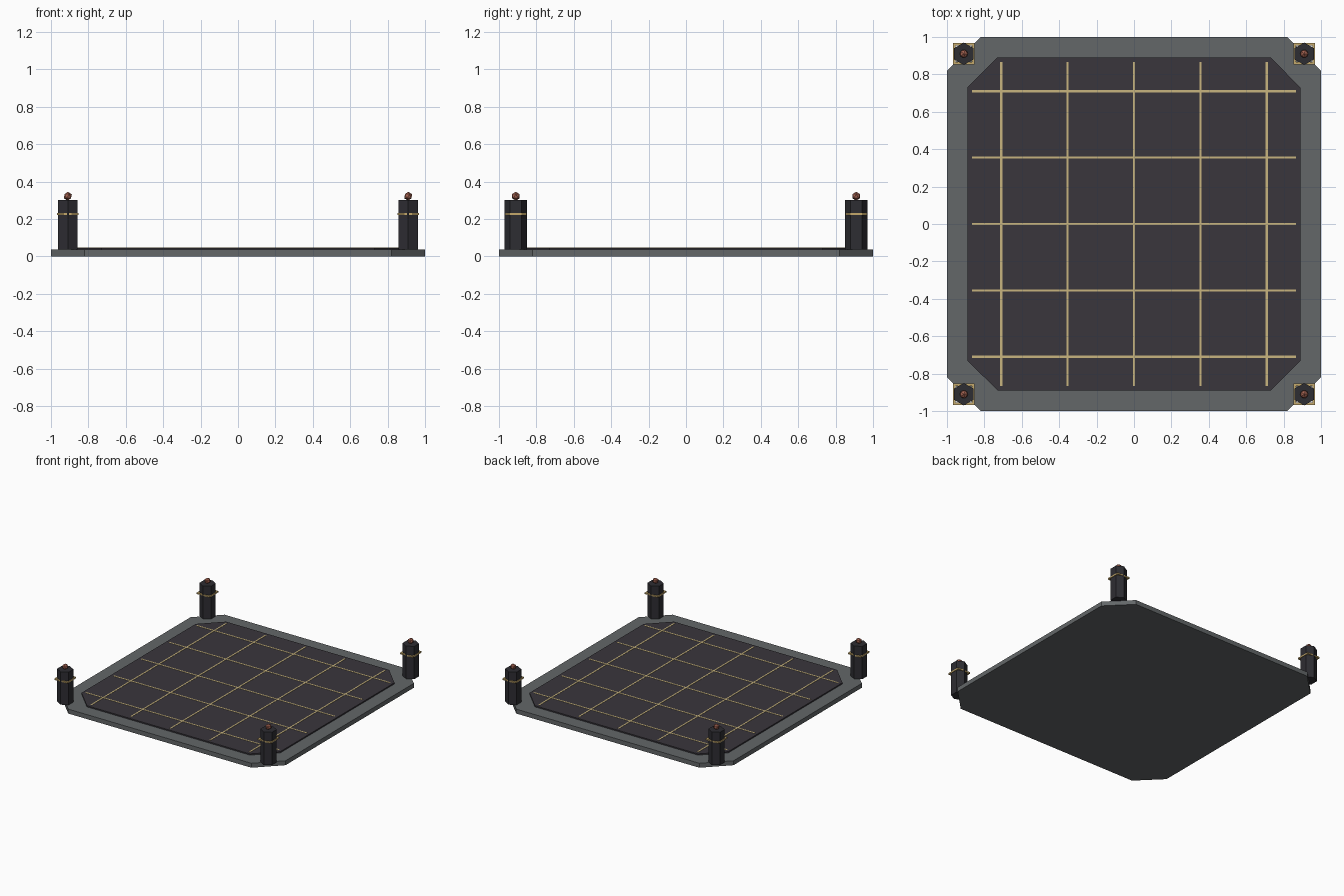
import bpy, bmesh, math
from mathutils import Matrix

cube = bpy.data.objects.get("Cube")
if cube:
    bpy.data.objects.remove(cube, do_unlink=True)


def material(name, rgb):
    mat = bpy.data.materials.new(name)
    mat.use_nodes = True
    mat.diffuse_color = (*rgb, 1)
    mat.node_tree.nodes["Principled BSDF"].inputs["Base Color"].default_value = (*rgb, 1)
    return mat


STONE = material("grey stone", (0.125, 0.135, 0.14))
SLATE = material("dark slate", (0.042, 0.037, 0.046))
POST = material("charcoal", (0.027, 0.026, 0.032))
INLAY = material("pale gold", (0.58, 0.46, 0.21))
BRASS = material("brass", (0.56, 0.40, 0.15))
COPPER = material("copper", (0.36, 0.12, 0.08))


def finish(name, bm, mat):
    mesh = bpy.data.meshes.new(name)
    bmesh.ops.recalc_face_normals(bm, faces=bm.faces)
    bm.to_mesh(mesh)
    bm.free()
    mesh.materials.append(mat)
    obj = bpy.data.objects.new(name, mesh)
    bpy.context.collection.objects.link(obj)
    return obj


def add_box(bm, center, size):
    bmesh.ops.create_cube(bm, size=1, matrix=Matrix.Translation(center) @ Matrix.Diagonal((*size, 1)))


def prism(name, outline, z0, z1, mat):
    bm = bmesh.new()
    face = bm.faces.new([bm.verts.new((x, y, z0)) for x, y in outline])
    top = bmesh.ops.extrude_face_region(bm, geom=[face])["geom"]
    verts = [v for v in top if isinstance(v, bmesh.types.BMVert)]
    bmesh.ops.translate(bm, verts=verts, vec=(0, 0, z1 - z0))
    return finish(name, bm, mat)


def clipped_square(h, c):
    return [(c, -h), (h, -c), (h, c), (c, h), (-c, h), (-h, c), (-h, -c), (-c, -h)]


# Floor slabs with clipped corners
prism("base_slab", clipped_square(1.0, 0.82), 0, 0.036, STONE)
prism("floor_panel", clipped_square(0.89, 0.73), 0.036, 0.046, SLATE)

# Inlaid grid
bm = bmesh.new()
for i in range(-2, 3):
    add_box(bm, (i * 0.355, 0, 0.046), (0.012, 1.73, 0.004))
    add_box(bm, (0, i * 0.355, 0.046), (1.73, 0.012, 0.004))
finish("grid_inlay", bm, INLAY)

# Corner posts, each with a square band and a faceted gem
for side, sx in (("left", 1), ("right", -1)):
    for end, sy in (("front", -1), ("back", 1)):
        x, y = sx * 0.91, sy * 0.91
        tag = f"{end}_{side}"
        hexagon = [(x + 0.06 * math.sin(k * math.pi / 3), y + 0.06 * math.cos(k * math.pi / 3))
                   for k in range(6)]
        prism(f"post_{tag}", hexagon, 0.036, 0.302, POST)

        bm = bmesh.new()
        for s in (-1, 1):
            add_box(bm, (x + s * 0.051, y, 0.226), (0.012, 0.114, 0.011))
            add_box(bm, (x, y + s * 0.051, 0.226), (0.09, 0.012, 0.011))
        finish(f"band_{tag}", bm, BRASS)

        bm = bmesh.new()
        bmesh.ops.create_icosphere(bm, subdivisions=1, radius=0.024,
                                   matrix=Matrix.Translation((x, y, 0.322)))
        finish(f"gem_{tag}", bm, COPPER)
